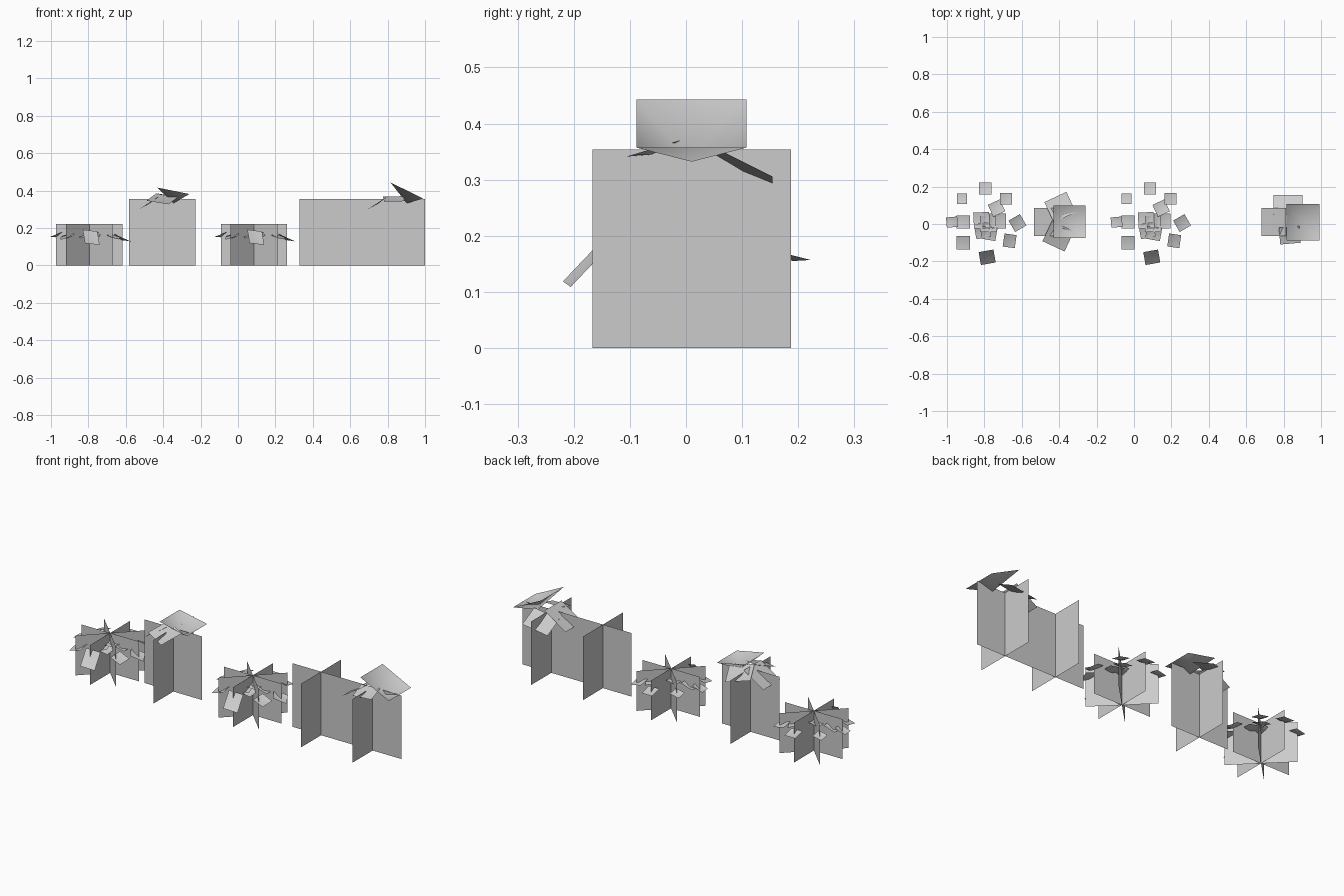
import bpy
from math import sin, cos, radians


def make(name, verts, faces, smooth=False):
    me = bpy.data.meshes.new(name)
    me.from_pydata(verts, [], faces)
    ob = bpy.data.objects.new(name, me)
    bpy.context.collection.objects.link(ob)
    for p in me.polygons:
        p.use_smooth = smooth
    return ob


def crossed_planes(name, x, height, angles, y=0.01, half=0.177):
    verts, faces = [], []
    for a in angles:
        c, s = half * cos(radians(a)), half * sin(radians(a))
        n = len(verts)
        verts += [(x - c, y - s, 0), (x + c, y + s, 0),
                  (x + c, y + s, height), (x - c, y - s, height)]
        faces.append((n, n + 1, n + 2, n + 3))
    return make(name, verts, faces)


def leaves(name, x0, cards):
    """Dished square leaves: x, y, z, width, depth, turn, x slope, y slope, dip."""
    verts, faces = [], []
    for x, y, z, w, d, turn, gx, gy, dip in cards:
        n = len(verts)
        c, s = cos(radians(turn)), sin(radians(turn))
        for i, j in ((-1, -1), (1, -1), (1, 1), (-1, 1)):
            u, v = i * w / 2, j * d / 2
            dx, dy = u * c - v * s, u * s + v * c
            verts.append((x0 + x + dx, y + dy, z + gx * dx + gy * dy))
        verts.append((x0 + x, y, z - dip))
        faces += [(n + k, n + (k + 1) % 4, n + 4) for k in range(4)]
    return make(name, verts, faces, True)


# Low bushes: four vanes in a star with small leaves around
bush_leaves = [
    (0.00, 0.19, 0.165, .065, .065, 0, 0.0, -.25, .01),
    (-.125, 0.135, 0.165, .055, .055, 0, .2, -.2, .01),
    (0.11, 0.135, 0.165, .065, .06, 0, -.2, -.2, .01),
    (-.118, 0.01, 0.165, .07, .07, 0, .3, 0, .015),
    (-.178, 0.01, 0.165, .06, .055, 5, .4, 0, .015),
    (-.118, -.10, 0.155, .07, .07, 0, .3, .2, .01),
    (0.13, -.09, 0.155, .065, .07, -8, -.3, .2, .01),
    (0.172, 0.005, 0.150, .07, .07, 30, -.45, 0, .015),
    (0.01, -.178, 0.150, .08, .07, 10, -.3, 1.0, .012),
    (-.02, 0.02, 0.175, .085, .085, 3, .2, 0, .015),
    (0.06, 0.085, 0.170, .07, .07, 25, -.2, -.3, .015),
    (0.065, 0.015, 0.170, .09, .08, 0, -.2, 0, .015),
    (0.015, 0.00, 0.175, .085, .085, 0, 0, 0, .015),
    (0.02, -.05, 0.165, .08, .07, -10, 0, .3, .015),
    (-.015, -.035, 0.165, .08, .08, 10, .2, .3, .015),
]
for i, x in enumerate((-0.795, 0.085)):
    crossed_planes(f"bush_vanes_{i}", x, 0.222, (0, 45, 90, 135))
    leaves(f"bush_leaves_{i}", x, bush_leaves)

# Tall crossed stems
for i, x in enumerate((-0.405, 0.505, 0.823)):
    crossed_planes(f"tall_stem_{i}", x, 0.354, (0, 90))

# Leaf crown on the left stem
leaves("left_crown", -0.405, [
    (0.06, 0.012, .398, .17, .175, 0, -.20, 0, .066),
    (-.070, 0.01, .335, .12, .15, 0, .65, 0, .005),
    (0.01, 0.09, .355, .13, .12, 25, 0, -.35, .01),
    (0.00, -.065, .355, .13, .12, -25, 0, .35, .01),
])

# Leaf crown on the right stem
leaves("right_crown", 0.823, [
    (0.08, 0.01, .400, .175, .196, 0, -.49, 0, .068),
    (-.075, 0.01, .335, .13, .15, 0, .65, 0, .005),
    (0.00, 0.102, .320, .155, .105, 0, .15, -.5, .005),
    (0.01, -.06, .355, .11, .09, 5, 0, .3, .01),
])
